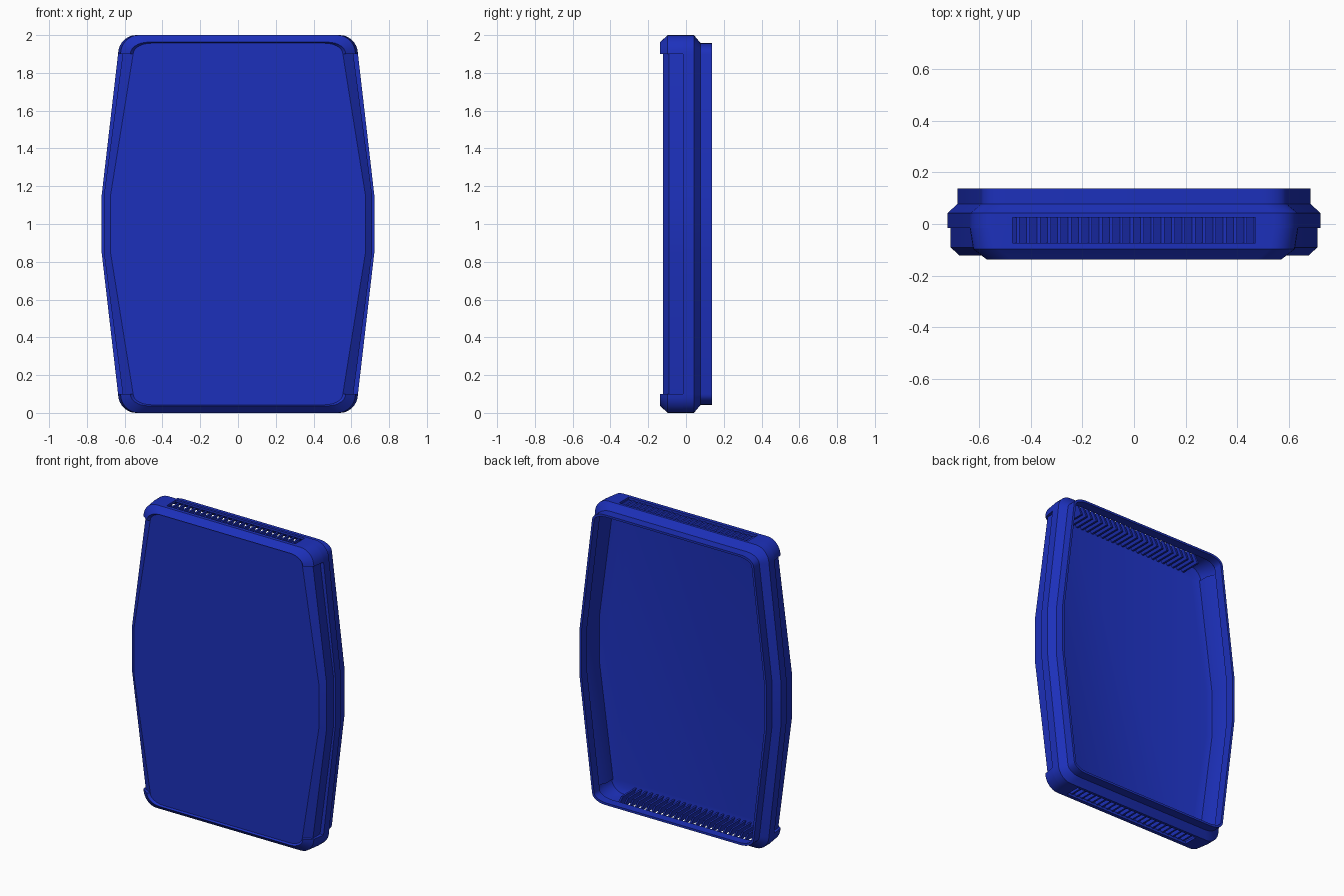
import bpy, bmesh, math

if "Cube" in bpy.data.objects:
    bpy.data.objects.remove(bpy.data.objects["Cube"])

mat = bpy.data.materials.new("blue_plastic")
mat.diffuse_color = (0.012, 0.03, 0.5, 1)
mat.use_nodes = True
mat.node_tree.nodes["Principled BSDF"].inputs["Base Color"].default_value = mat.diffuse_color

Z0 = 1.9      # height where the end caps meet the side panels
ZM = 1.15     # height where the sides bend to vertical


def add_object(name, bm):
    mesh = bpy.data.meshes.new(name)
    bm.to_mesh(mesh)
    bm.free()
    ob = bpy.data.objects.new(name, mesh)
    bpy.context.collection.objects.link(ob)
    mesh.materials.append(mat)
    return ob


def ring(yc, xe, zt, ys, se, sm):
    """Closed outline: rounded caps (yc, xe, zt) and bent sides (ys, se, sm)."""
    n, rx = 7, 0.095
    q = []
    for i in range(n + 1):
        a = math.pi / 2 * (1 - i / n)
        q.append((xe - rx + rx * math.cos(a), yc, Z0 + (zt - Z0) * math.sin(a)))
    q += [(se, ys, Z0), (sm, ys, ZM)]
    right = q + [(x, y, 2 - z) for x, y, z in reversed(q)]
    return right + [(-x, y, z) for x, y, z in reversed(right)]


# shell profile, from the inner floor out over the lip and round to the front
rows = [
    (-.107, .555, 1.955, -.107, .540, .660),
    (-.090, .605, 1.980, -.090, .595, .695),
    (-.020, .620, 1.985, -.020, .595, .695),
    (.036, .620, 1.985, .036, .620, .707),
    (.078, .575, 1.943, .078, .575, .667),
    (.137, .575, 1.943, .137, .575, .667),
    (.137, .590, 1.957, .137, .590, .682),
    (.078, .590, 1.957, .078, .590, .682),
    (.042, .635, 2.000, .042, .635, .722),
    (-.015, .635, 2.000, -.015, .635, .722),
    (-.016, .635, 2.000, -.016, .610, .710),
    (-.097, .622, 2.000, -.090, .610, .710),
    (-.137, .570, 1.963, -.122, .555, .675),
    (-.122, .555, 1.957, -.122, .555, .675),
]
bm = bmesh.new()
loops = [[bm.verts.new(p) for p in ring(*r)] for r in rows]
n = len(loops[0])
for a, b in zip(loops, loops[1:]):
    for i in range(n):
        j = (i + 1) % n
        bm.faces.new((a[i], a[j], b[j], b[i]))
bm.faces.new(loops[0])
bm.faces.new(loops[-1])
bmesh.ops.remove_doubles(bm, verts=bm.verts, dist=1e-5)
bmesh.ops.recalc_face_normals(bm, faces=bm.faces)
shell = add_object("case_shell", bm)


def slab(bm, x0, x1, y0, y1, z0, z1, lean=0):
    """Box whose top is shifted sideways by lean."""
    geo = bmesh.ops.create_cube(bm, size=1)["verts"]
    for v in geo:
        top = v.co.z > 0
        v.co = ((x1 if v.co.x > 0 else x0) + (lean if top else 0),
                y1 if v.co.y > 0 else y0, z1 if top else z0)
    return geo


# vent openings through both end walls
bm = bmesh.new()
slab(bm, -.47, .47, -.073, .025, 1.95, 2.05)
slab(bm, -.47, .47, -.073, .025, -.05, .05)
cutter = add_object("vent_cutter", bm)
cutter.hide_render = True
mod = shell.modifiers.new("vents", "BOOLEAN")
mod.operation = "DIFFERENCE"
mod.solver = "EXACT"
mod.object = cutter
bpy.context.view_layer.objects.active = shell
bpy.ops.object.modifier_apply(modifier="vents")
bpy.data.objects.remove(cutter)

bpy.ops.object.select_all(action="DESELECT")
shell.select_set(True)
bpy.ops.object.shade_smooth_by_angle(angle=math.radians(30))

# leaning louvre fins behind each vent
for name, flip in (("top_vent_fins", False), ("bottom_vent_fins", True)):
    bm = bmesh.new()
    for i in range(24):
        x = -.485 + i * .04
        slab(bm, x, x + .013, -.108, .034, 1.925, 1.987, .03)
    if flip:
        for v in bm.verts:
            v.co.z = 2 - v.co.z
        bmesh.ops.reverse_faces(bm, faces=bm.faces)
    add_object(name, bm)
